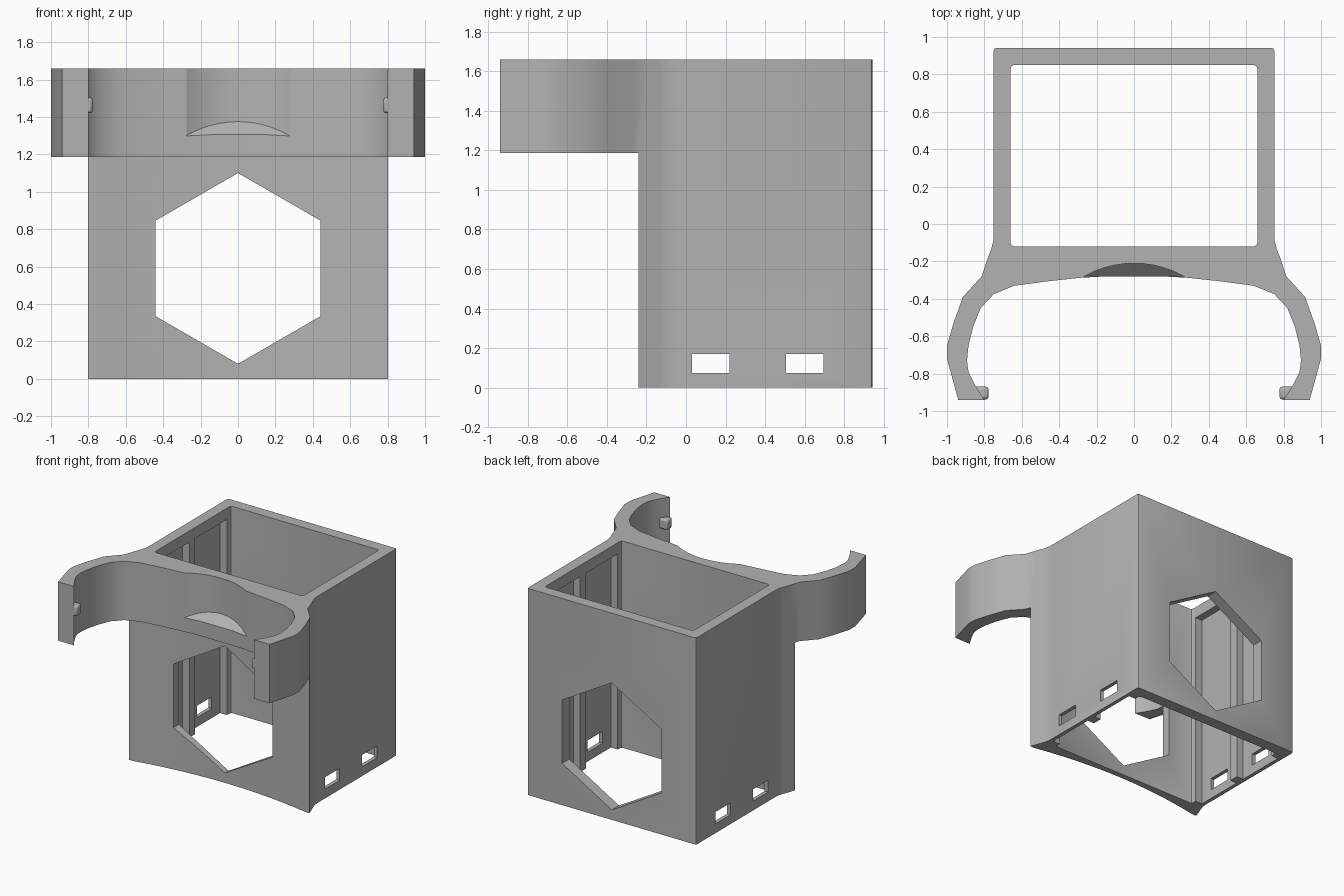
import bpy, bmesh
from math import sin, cos, pi, radians
from mathutils import Matrix

if "Cube" in bpy.data.objects:
    bpy.data.objects.remove(bpy.data.objects["Cube"])

grey = bpy.data.materials.new("plain grey")
grey.use_nodes = True
colour = (0.45, 0.45, 0.45, 1)
grey.diffuse_color = colour
grey.node_tree.nodes["Principled BSDF"].inputs["Base Color"].default_value = colour


def prism(name, outline, low, high, matrix=None):
    """Extrude a flat outline between two heights."""
    bm = bmesh.new()
    face = bm.faces.new([bm.verts.new((x, y, low)) for x, y in outline])
    top = bmesh.ops.extrude_face_region(bm, geom=[face])["geom"]
    bmesh.ops.translate(bm, vec=(0, 0, high - low),
                        verts=[v for v in top if isinstance(v, bmesh.types.BMVert)])
    if matrix:
        bm.transform(matrix)
    bmesh.ops.recalc_face_normals(bm, faces=bm.faces)
    mesh = bpy.data.meshes.new(name)
    bm.to_mesh(mesh)
    bm.free()
    obj = bpy.data.objects.new(name, mesh)
    bpy.context.collection.objects.link(obj)
    mesh.materials.append(grey)
    return obj


def box(name, x0, x1, y0, y1, z0, z1):
    return prism(name, [(x0, y0), (x1, y0), (x1, y1), (x0, y1)], z0, z1)


def corner(x, y, r, start):
    """Rounded outline corner about centre x, y."""
    return [(x + r * cos(start + i * pi / 4), y + r * sin(start + i * pi / 4))
            for i in range(3)]


def cut(target, cutter):
    cutter.hide_render = True
    mod = target.modifiers.new("cut", "BOOLEAN")
    mod.operation = "DIFFERENCE"
    mod.solver = "EXACT"
    mod.object = cutter
    graph = bpy.context.evaluated_depsgraph_get()
    mesh = bpy.data.meshes.new_from_object(target.evaluated_get(graph))
    target.modifiers.clear()
    target.data = mesh
    bpy.data.objects.remove(cutter)


# Footprint of the box and the two gripping arms, left half then mirrored
TOP = 1.66
half = [(0, -0.28), (0.15, -0.28), (0.28, -0.287), (0.45, -0.305), (0.64, -0.33),
        (0.75, -0.375), (0.82, -0.45), (0.86, -0.55), (0.885, -0.65), (0.893, -0.73),
        (0.885, -0.79), (0.845, -0.87), (0.80, -0.94), (0.94, -0.94), (1.0, -0.72),
        (1.0, -0.65), (0.965, -0.53), (0.915, -0.39), (0.815, -0.28), (0.785, -0.19),
        (0.762, -0.13), (0.752, -0.09), (0.75, -0.05), (0.75, 0.0)]
half += corner(0.735, 0.927, 0.015, 0)
outline = half + [(-x, y) for x, y in reversed(half[1:])]
holder = prism("holder_body", outline, 0, TOP)

# Open shaft through the box
hole = (corner(0.64, 0.83, 0.02, 0) + corner(-0.64, 0.83, 0.02, pi / 2)
        + corner(-0.64, -0.10, 0.02, pi) + corner(0.64, -0.10, 0.02, 1.5 * pi))
cut(holder, prism("shaft_cutter", hole, -0.1, 2))

# Below the arms the front is a shallow hollow curve
arc = [(0.74 * i / 8, -0.165 - 0.07 * (i / 8) ** 2) for i in range(-8, 9)]
front = [(-1.2, -1.2), (1.2, -1.2), (1.2, -0.24), (0.775, -0.24)]
front += arc[::-1] + [(-0.775, -0.24), (-1.2, -0.24)]
cut(holder, prism("front_cutter", front, -0.1, 1.187))

# Curved relief in the front with a sloping floor
ring = [(0.54 * cos(i * pi / 32), -0.75 + 0.54 * sin(i * pi / 32)) for i in range(64)]
relief = prism("relief_cutter", ring, 1.3, 2)
for v in relief.data.vertices:
    if v.co.z < 1.5:
        v.co.z += v.co.y + 0.285
cut(holder, relief)

# Hexagonal window through front and back
hexagon = [(0.51 * sin(i * pi / 3), 0.59 + 0.51 * cos(i * pi / 3)) for i in range(6)]
cut(holder, prism("window_cutter", hexagon, -2, 2, Matrix.Rotation(pi / 2, 4, "X")))

# Inner side channels and their small slots
for side in (-1, 1):
    for y in (0.125, 0.6):
        xs = sorted((side * 0.6, side * 0.72))
        cut(holder, box("channel_cutter", *xs, y - 0.2 + 0.0, y + 0.2, -0.1, 1.57))
        xs = sorted((side * 0.6, side * 0.9))
        cut(holder, box("slot_cutter", *xs, y - 0.095, y + 0.095, 0.075, 0.17))

# Small catches at the arm tips
parts = [holder]
for side, name in ((1, "left_catch"), (-1, "right_catch")):
    xs = sorted((side * 0.777, side * 0.86))
    catch = box(name, *xs, -0.938, -0.87, 1.42, 1.505)
    bevel = catch.modifiers.new("rounding", "BEVEL")
    bevel.width = 0.015
    bevel.segments = 2
    parts.append(catch)

bpy.ops.object.select_all(action="DESELECT")
for obj in parts:
    obj.select_set(True)
bpy.context.view_layer.objects.active = holder
bpy.ops.object.shade_smooth_by_angle(angle=radians(25))
